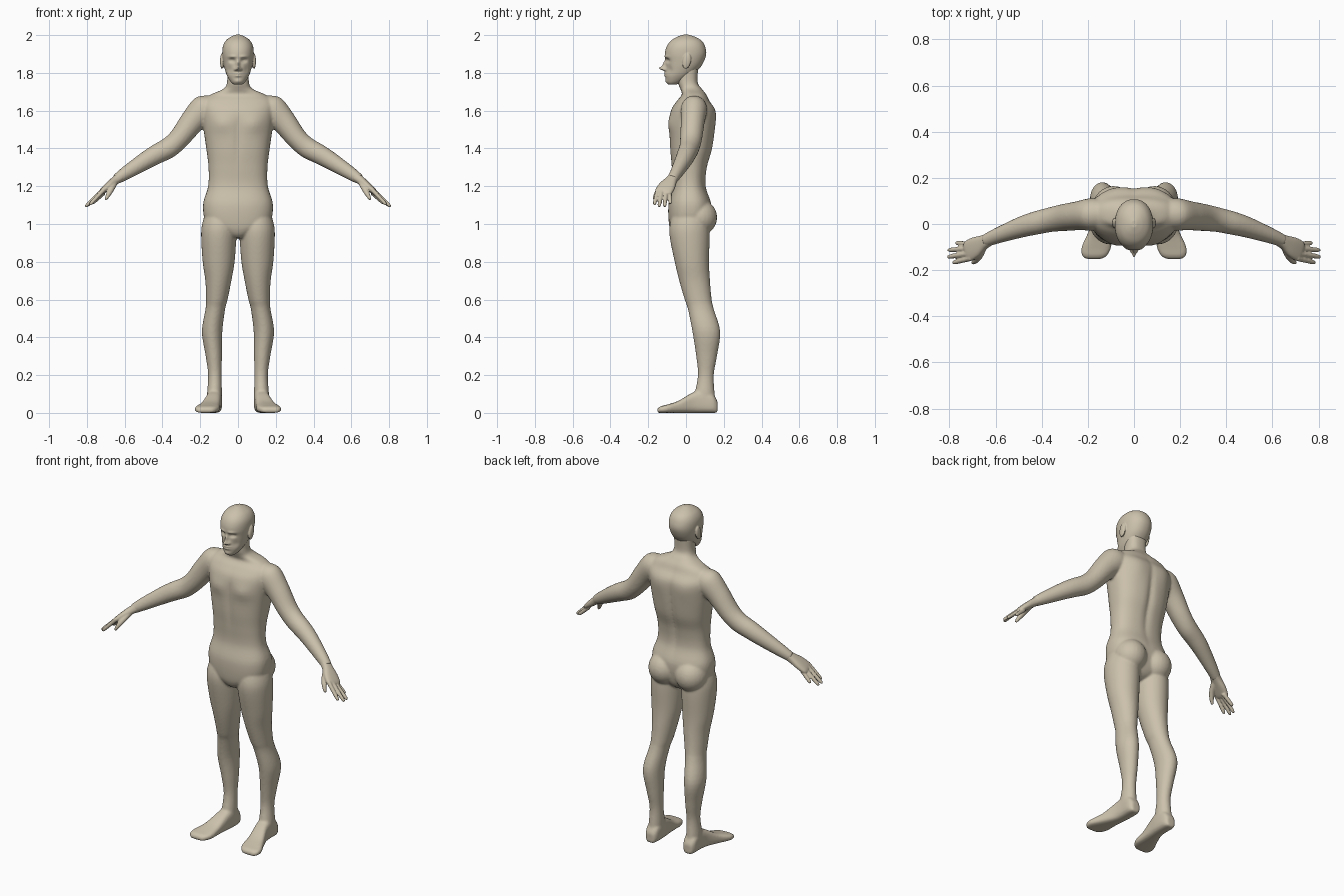
import bpy, bmesh, math
from mathutils import Vector, Matrix

skin = bpy.data.materials.new("tan_skin")
skin.diffuse_color = (0.60, 0.53, 0.41, 1)


def catmull(a, b, c, d, t):
    return 0.5 * (2 * b + (c - a) * t + (2 * a - 5 * b + 4 * c - d) * t * t
                  + (3 * b - a - 3 * c + d) * t ** 3)


def loft(bm, secs, sides=(1,), p=1.0, n=32, steps=5):
    """Skin a smooth closed tube through (centre, u, v) sections; sides mirrors it in x."""
    secs = [[Vector(q) for q in s] for s in secs]
    fine = []
    for i in range(len(secs) - 1):
        quad = [secs[max(0, min(len(secs) - 1, i + k))] for k in (-1, 0, 1, 2)]
        for j in range(steps):
            fine.append([catmull(*[s[m] for s in quad], j / steps) for m in range(3)])
    fine.append(secs[-1])
    verts = []
    for s in sides:
        rings = []
        for c, u, v in fine:
            ring = []
            for k in range(n):
                a = 2 * math.pi * k / n
                ca, sa = math.cos(a), math.sin(a)
                q = c + u * math.copysign(abs(ca) ** p, ca) + v * math.copysign(abs(sa) ** p, sa)
                ring.append(bm.verts.new((q.x * s, q.y, q.z)))
            rings.append(ring)
            verts += ring
        for a, b in zip(rings, rings[1:]):
            for k in range(n):
                bm.faces.new((a[k], a[(k + 1) % n], b[(k + 1) % n], b[k]))
        bm.faces.new(rings[0])
        bm.faces.new(rings[-1])
    return verts


def upright(rows):
    """Sections from rows of z, x0, x1, front y, back y."""
    return [(((x0 + x1) / 2, (y0 + y1) / 2, z), ((x1 - x0) / 2, 0, 0), (0, (y1 - y0) / 2, 0))
            for z, x0, x1, y0, y1 in rows]


def limb(rows, side):
    """Sections along a path from rows of x, y, z, half width, half thickness."""
    pts = [Vector(r[:3]) for r in rows]
    out = []
    for i, r in enumerate(rows):
        t = (pts[min(i + 1, len(pts) - 1)] - pts[max(i - 1, 0)]).normalized()
        u = Vector(side)
        u = (u - t * u.dot(t)).normalized()
        out.append((pts[i], u * r[3], t.cross(u) * r[4]))
    return out


def ball(bm, c, r, sides=(1, -1), tilt=0):
    for s in sides:
        m = (Matrix.Translation((c[0] * s, c[1], c[2])) @ Matrix.Rotation(tilt, 4, 'X')
             @ Matrix.Diagonal((*r, 1)))
        bmesh.ops.create_uvsphere(bm, u_segments=24, v_segments=16, radius=1, matrix=m)


def sculpt(verts, bumps, front=True):
    """Push the front or back surface along y with soft bumps: x, z, x size, z size, dy."""
    for v in verts:
        if (v.co.y < -0.02) == front:
            x, z = v.co.x, v.co.z
            v.co.y += sum(dy * math.exp(-((abs(x) - bx) / sx) ** 2 - ((z - bz) / sz) ** 2)
                          for bx, bz, sx, sz, dy in bumps)


def finish(bm, name, voxel, smooth):
    bmesh.ops.recalc_face_normals(bm, faces=bm.faces)
    me = bpy.data.meshes.new(name)
    bm.to_mesh(me)
    bm.free()
    me.materials.append(skin)
    ob = bpy.data.objects.new(name, me)
    bpy.context.collection.objects.link(ob)
    r = ob.modifiers.new("fuse", 'REMESH')
    r.mode, r.voxel_size, r.use_smooth_shade = 'VOXEL', voxel, True
    s = ob.modifiers.new("soften", 'SMOOTH')
    s.factor, s.iterations = 0.5, smooth


BOTH = (1, -1)

# Torso and neck
bm = bmesh.new()
rows = [(0.925, .03, -.05, .06), (0.95, .08, -.075, .10), (1.0, .165, -.09, .125),
        (1.1, .185, -.093, .135), (1.2, .158, -.072, .105), (1.3, .156, -.076, .112),
        (1.4, .168, -.085, .14), (1.52, .185, -.088, .155), (1.6, .195, -.08, .155),
        (1.65, .188, -.05, .125), (1.685, .145, -.022, .108), (1.715, .078, -.03, .085),
        (1.75, .058, -.042, .062), (1.83, .058, -.045, .065)]
torso = loft(bm, upright([(z, -w, w, a, b) for z, w, a, b in rows]), p=0.82, n=64)
sculpt(torso, [(.085, 1.53, .055, .045, -.012), (0, 1.45, .02, .12, .008)])
sculpt(torso, [(0, 1.4, .02, .2, -.012), (.09, 1.57, .05, .07, .006)], front=False)
ball(bm, (.088, .07, 1.035), (.092, .095, .095))

# Legs
loft(bm, upright([
    (1.08, .03, .165, -.06, .10), (1.0, .012, .19, -.085, .12), (.93, .009, .195, -.086, .125),
    (.8, .018, .187, -.06, .122), (.7, .035, .173, -.036, .127), (.6, .055, .169, -.007, .136),
    (.55, .068, .172, .010, .147), (.43, .083, .191, .034, .181), (.3, .085, .171, .054, .164),
    (.2, .087, .158, .063, .147), (.1, .085, .164, .045, .152), (.03, .088, .164, .03, .16)]), BOTH)

# Feet, from heel to toes: y, centre x, half width, height
feet = [(.167, .125, .025, .06), (.14, .125, .039, .1), (.08, .125, .041, .12),
        (.03, .131, .042, .105), (-.04, .148, .052, .064), (-.1, .163, .064, .044),
        (-.137, .171, .054, .034), (-.152, .174, .032, .022)]
loft(bm, [((x, y, h / 2), (w, 0, 0), (0, 0, h / 2)) for y, x, w, h in feet], BOTH, p=0.65)

# Arms
loft(bm, limb([
    (.13, .045, 1.625, .06, .06), (.18, .042, 1.605, .07, .078), (.24, .036, 1.545, .063, .066),
    (.31, .027, 1.455, .058, .056), (.365, .018, 1.405, .053, .055), (.43, .003, 1.37, .05, .052),
    (.49, -.014, 1.335, .045, .047), (.59, -.05, 1.272, .034, .036),
    (.645, -.073, 1.236, .028, .027)], (0, 1, 0)), BOTH)
finish(bm, "body", 0.007, 4)

# Hands: palm, four fingers and thumb
bm = bmesh.new()
across = (-.315, -.913, .26)
loft(bm, limb([(.62, -.063, 1.252, .028, .025), (.65, -.078, 1.23, .031, .023),
               (.685, -.099, 1.202, .044, .02), (.715, -.116, 1.176, .046, .016),
               (.728, -.122, 1.164, .038, .011)], across), BOTH, p=0.8)
fingers = [((.706, -.148, 1.186), (.785, -.168, 1.102)), ((.714, -.128, 1.180), (.808, -.143, 1.092)),
           ((.716, -.106, 1.172), (.806, -.113, 1.092)), ((.71, -.088, 1.166), (.772, -.082, 1.108))]
for a, b in fingers:
    a, b = Vector(a), Vector(b)
    loft(bm, limb([(*a.lerp(b, t), r, r) for t, r in
                   ((0, .0125), (.5, .011), (.88, .0095), (1, .005))], across), BOTH, n=12)
loft(bm, limb([(.655, -.095, 1.222, .02, .018), (.67, -.135, 1.188, .017, .015),
               (.685, -.158, 1.158, .013, .012), (.70, -.17, 1.13, .007, .007)],
              (1, 0, 0)), BOTH, n=16)
finish(bm, "hands", 0.004, 3)

# Head with sculpted face, then ears
bm = bmesh.new()
rows = [(1.738, .022, -.092, -.05), (1.752, .038, -.102, -.02), (1.785, .058, -.108, .03),
        (1.82, .070, -.106, .068), (1.855, .078, -.106, .092), (1.90, .083, -.112, .107),
        (1.94, .080, -.102, .101), (1.97, .065, -.08, .083), (1.99, .040, -.048, .05),
        (2.002, .012, -.015, .015)]
head = loft(bm, upright([(z, -w, w, a, b) for z, w, a, b in rows]), p=0.92, n=128, steps=10)
sculpt(head, [
    (0, 1.823, .012, .011, -.034), (0, 1.845, .009, .02, -.018),     # nose
    (.015, 1.818, .007, .007, -.012),                                # nostrils
    (.032, 1.866, .015, .010, .016), (.033, 1.865, .009, .005, -.006),  # eyes
    (.03, 1.886, .022, .007, -.006), (.045, 1.815, .014, .022, .006),   # brows, cheeks
    (0, 1.797, .02, .005, -.008), (0, 1.784, .018, .005, -.008),     # lips
    (0, 1.755, .02, .011, -.006)])                                   # chin
ball(bm, (.085, .004, 1.862), (.010, .022, .042), tilt=-.2)
finish(bm, "head", 0.0035, 2)
